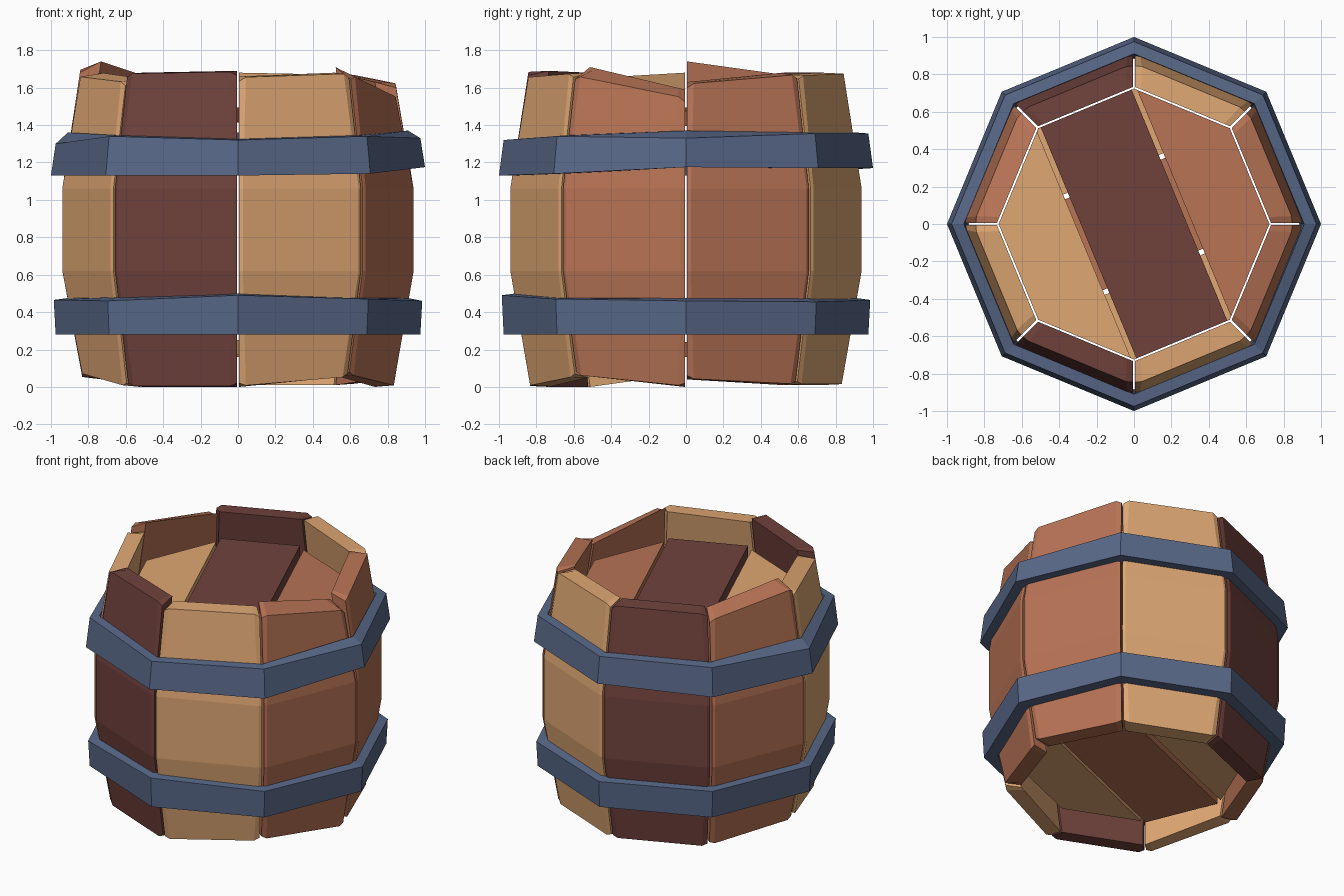
import bpy, bmesh, math
from mathutils import Vector

if "Cube" in bpy.data.objects:
    bpy.data.objects.remove(bpy.data.objects["Cube"])


def material(name, r, g, b):
    m = bpy.data.materials.new(name)
    lin = [((c / 255 + 0.055) / 1.055) ** 2.4 for c in (r, g, b)]
    m.diffuse_color = (*lin, 1)
    m.use_nodes = True
    m.node_tree.nodes["Principled BSDF"].inputs["Base Color"].default_value = m.diffuse_color
    return m


TAN = material("tan_wood", 223, 167, 115)
TERRA = material("terracotta_wood", 183, 115, 85)
DARK = material("dark_red_wood", 112, 66, 60)
STEEL = material("blue_steel", 88, 104, 136)


def finish(name, bm, mat):
    bmesh.ops.recalc_face_normals(bm, faces=bm.faces[:])
    me = bpy.data.meshes.new(name)
    bm.to_mesh(me)
    bm.free()
    me.materials.append(mat)
    ob = bpy.data.objects.new(name, me)
    bpy.context.collection.objects.link(ob)
    return ob


def polar(r, deg, z=0.0):
    a = math.radians(deg)
    return Vector((r * math.cos(a), r * math.sin(a), z))


def bridge(bm, rings, closed):
    """Skin a list of closed vertex rings into quads."""
    n = len(rings)
    for i in range(n if closed else n - 1):
        a, b = rings[i], rings[(i + 1) % n]
        for k in range(len(a)):
            j = (k + 1) % len(a)
            bm.faces.new((a[k], a[j], b[j], b[k]))


# Staves: bulged planks with chamfered outer edges and uneven, clipped ends
def stave(name, mid, mat, top, bottom, drop):
    bm = bmesh.new()
    lo, hi = polar(1, mid - 22.5), polar(1, mid + 22.5)
    side = (hi - lo).normalized() * 0.007
    # level: kind, outer corner radius, inner corner radius, fixed height
    levels = [("bottom", 0.85, 0.735, 0), ("mid", 0.95, 0.83, 0.62),
              ("mid", 0.95, 0.83, 1.06), ("top", 0.86, 0.735, 0)]
    rings = []
    for kind, ro, ri, zfix in levels:
        c = 0.03 if kind == "mid" else 0.06
        ring = []
        for t, outer in ((0, 1), (c, 1), (1 - c, 1), (1, 1),
                         (1, 0), (1 - c, 0), (c, 0), (0, 0)):
            r = ro if outer else ri
            end = t in (0, 1)
            p = (lo * r + side).lerp(hi * r - side, t)
            if end and outer:
                p -= (lo if t == 0 else hi) * 0.012
            if kind == "top":
                z = top[0] + (top[1] - top[0]) * t - drop * outer - 0.02 * end * outer
            elif kind == "bottom":
                z = bottom[0] + (bottom[1] - bottom[0]) * t + 0.005 * outer + 0.015 * end * outer
            else:
                z = zfix
            p.z = z
            ring.append(bm.verts.new(p))
        rings.append(ring)
    bridge(bm, rings, False)
    for r in (rings[0], rings[-1]):
        for k in range(3):
            bm.faces.new((r[k], r[k + 1], r[6 - k], r[7 - k]))
    finish(name, bm, mat)


staves = [(TERRA, (1.63, 1.68), (0.04, 0.01), 0.01),
          (TAN, (1.67, 1.68), (0.01, 0.01), 0.005),
          (DARK, (1.68, 1.68), (0.01, 0.01), 0.005),
          (TERRA, (1.67, 1.74), (0.02, 0.05), 0.04),
          (TAN, (1.68, 1.65), (0.07, 0.00), 0.02),
          (DARK, (1.68, 1.69), (0.00, 0.00), 0.005),
          (TAN, (1.66, 1.68), (0.00, 0.05), 0.005),
          (TERRA, (1.71, 1.59), (0.06, 0.00), 0.045)]
for i, (mat, top, bottom, drop) in enumerate(staves):
    stave(f"stave_{i + 1}", 22.5 + 45 * i, mat, top, bottom, drop)


# Hoops: eight-sided bands; each corner has its bottom, top and chamfer height
def hoop(name, r_low, r_high, corners):
    bm = bmesh.new()
    rings = []
    for i, (zb, zt, chamfer) in enumerate(corners):
        section = ((0.885, zb), (r_low, zb), (r_high, zt - chamfer), (0.91, zt))
        rings.append([bm.verts.new(polar(r, 45 * i, z)) for r, z in section])
    bridge(bm, rings, True)
    finish(name, bm, STEEL)


hoop("upper_hoop", 1.0, 0.975,
     [(1.175, 1.37, 0.04), (1.17, 1.36, 0.005), (1.17, 1.36, 0.005), (1.15, 1.36, 0.01),
      (1.13, 1.36, 0.06), (1.13, 1.345, 0.005), (1.13, 1.325, 0.005), (1.14, 1.345, 0.005)])
hoop("lower_hoop", 0.975, 0.985,
     [(0.28, 0.475, 0.015), (0.28, 0.475, 0.02), (0.28, 0.475, 0.01), (0.28, 0.475, 0.005),
      (0.28, 0.475, 0.01), (0.28, 0.48, 0.02), (0.28, 0.50, 0.01), (0.28, 0.475, 0.005)])


# Lids: an octagon cut into three planks across the given direction
def lid_plank(name, z, thick, direction, low, high, mat):
    bm = bmesh.new()
    a = [bm.verts.new(polar(0.724, 45 * k, z)) for k in range(8)]
    b = [bm.verts.new(polar(0.724, 45 * k, z + thick)) for k in range(8)]
    bridge(bm, [a, b], False)
    bm.faces.new(a)
    bm.faces.new(b)
    n = polar(1, direction)
    for limit, sign in ((low, -1), (high, 1)):
        geom = bm.verts[:] + bm.edges[:] + bm.faces[:]
        cut = bmesh.ops.bisect_plane(bm, geom=geom, dist=1e-5, plane_co=n * limit,
                                     plane_no=n * sign, clear_outer=True)
        edges = [e for e in cut["geom_cut"] if isinstance(e, bmesh.types.BMEdge)]
        if edges:
            bmesh.ops.holes_fill(bm, edges=[e for e in bm.edges if e.is_boundary])
    finish(name, bm, mat)


def lid(name, z, direction, mats, lift):
    spans = ((-0.9, -0.29), (-0.263, 0.263), (0.29, 0.9))
    for i, (low, high) in enumerate(spans):
        lid_plank(f"{name}_plank_{i + 1}", z + (lift if i == 1 else 0), 0.08,
                  direction, low, high, mats[i])


lid("top_lid", 1.395, 22.5, (TAN, DARK, TERRA), 0.02)
lid("bottom_lid", 0.17, 112.5, (TAN, TERRA, TAN), -0.01)
